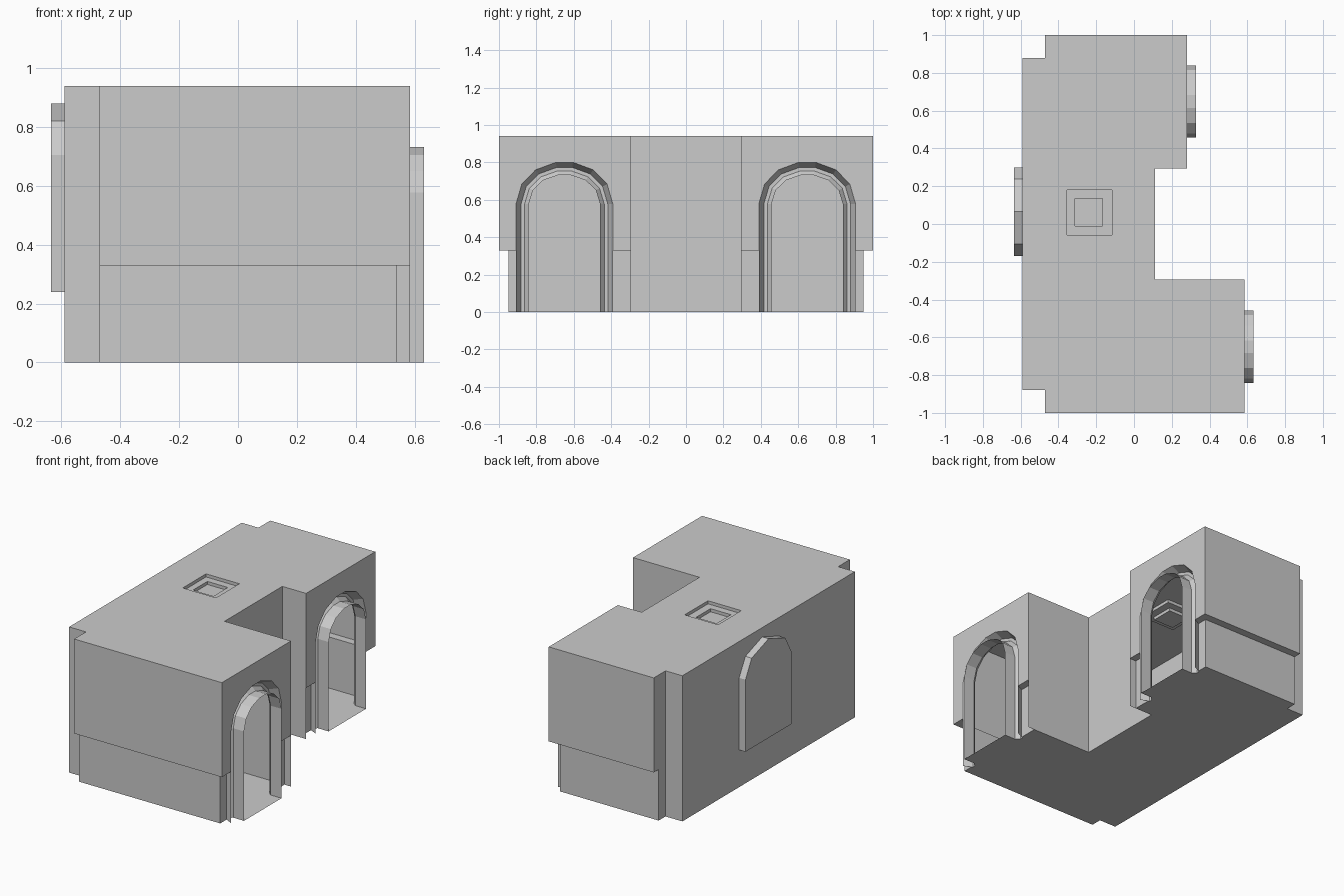
import bpy
import bmesh

cube = bpy.data.objects.get("Cube")
if cube:
    bpy.data.objects.remove(cube, do_unlink=True)

stone = bpy.data.materials.new("plain grey")
stone.use_nodes = True
GREY = (0.6, 0.6, 0.6, 1)
stone.diffuse_color = GREY
stone.node_tree.nodes["Principled BSDF"].inputs["Base Color"].default_value = GREY

HEIGHT, LEDGE = 0.94, 0.33
LEFT, FRONT_X, BACK_X, INNER_X = -0.59, 0.585, 0.28, 0.11
PANEL = 0.047
DOORS = ((FRONT_X, -0.65), (BACK_X, 0.648))
# Moulding section: inset of the arch, distance from the wall plane
SECTION = ((0, 0), (0.027, -0.055), (0.046, -0.055), (0.068, -0.03), (0.068, 0.047))


def finish(bm, name):
    bmesh.ops.remove_doubles(bm, verts=bm.verts, dist=0.0005)
    bmesh.ops.recalc_face_normals(bm, faces=bm.faces)
    mesh = bpy.data.meshes.new(name)
    bm.to_mesh(mesh)
    bm.free()
    mesh.materials.append(stone)
    obj = bpy.data.objects.new(name, mesh)
    bpy.context.collection.objects.link(obj)


def fill(bm, *loops):
    """Flat face bounded by the first loop, with the other loops as holes."""
    edges = []
    for loop in loops:
        vs = [bm.verts.new(p) for p in loop]
        edges += [bm.edges.new((a, b)) for a, b in zip(vs, vs[1:] + vs[:1])]
    if len(loops) == 1:
        bm.faces.new(vs)
    else:
        bmesh.ops.triangle_fill(bm, edges=edges, use_beauty=True)


def bridge(bm, first, second, closed=False):
    """Quads between two matching rows of points."""
    a = [bm.verts.new(p) for p in first]
    b = [bm.verts.new(p) for p in second]
    for i in range(len(a) if closed else len(a) - 1):
        j = (i + 1) % len(a)
        bm.faces.new((a[i], a[j], b[j], b[i]))


def at_height(plan, z):
    return [(x, y, z) for x, y in plan]


def arch(x, y, inset):
    """Door outline from one foot over the top to the other."""
    half = ((0.259, 0), (0.228, 0.107), (0.154, 0.183), (0.046, 0.223))
    w, h = 1 - inset / 0.259, 1 - inset / 0.223
    right = [(x, y + a * w, 0.577 + b * h) for a, b in half]
    left = [(x, y - a * w, 0.577 + b * h) for a, b in half]
    row = left + right[::-1]
    return [(x, row[0][1], 0)] + row + [(x, row[-1][1], 0)]


def square(x, y, half, z):
    return [(x + a * half, y + b * half, z) for a, b in ((-1, -1), (1, -1), (1, 1), (-1, 1))]


def niche_outline(x):
    half = ((0.235, 0.24), (0.235, 0.705), (0.172, 0.82))
    return ([(x, 0.065 - a, z) for a, z in half] + [(x, 0.065, 0.88)]
            + [(x, 0.065 + a, z) for a, z in half[::-1]])


upper_plan = [(LEFT, -0.88), (-0.47, -0.88), (-0.47, -1), (FRONT_X, -1),
              (FRONT_X, -0.295), (INNER_X, -0.295), (INNER_X, 0.295), (BACK_X, 0.295),
              (BACK_X, 1), (-0.47, 1), (-0.47, 0.88), (LEFT, 0.88)]

# Ceiling with a stepped square fixture sunk into it
bm = bmesh.new()
fill(bm, at_height(upper_plan, HEIGHT), square(-0.236, 0.062, 0.119, HEIGHT))
finish(bm, "ceiling")

bm = bmesh.new()
bridge(bm, square(-0.236, 0.062, 0.119, HEIGHT), square(-0.236, 0.062, 0.119, HEIGHT - 0.02), True)
fill(bm, square(-0.236, 0.062, 0.119, HEIGHT - 0.02), square(-0.24, 0.062, 0.073, HEIGHT - 0.02))
bridge(bm, square(-0.24, 0.062, 0.073, HEIGHT - 0.02), square(-0.24, 0.062, 0.073, HEIGHT - 0.04), True)
fill(bm, square(-0.24, 0.062, 0.073, HEIGHT - 0.04))
finish(bm, "ceiling_fixture")

# Plain full-height walls: corner piers and the walls of the outer recess
bm = bmesh.new()
for path in (upper_plan[:2], upper_plan[10:], upper_plan[4:8]):
    bridge(bm, at_height(path, 0), at_height(path, HEIGHT))
for s in (-1, 1):
    path = [(-0.47, s * 0.88), (-0.47, s * 0.95), (-0.47, s)]
    bridge(bm, at_height(path[:2], 0), at_height(path[:2], HEIGHT))
    bridge(bm, at_height(path[1:], LEDGE), at_height(path[1:], HEIGHT))
finish(bm, "plain_walls")

# Side wall with the arched window opening
bm = bmesh.new()
fill(bm, [(LEFT, -0.88, 0), (LEFT, 0.88, 0), (LEFT, 0.88, HEIGHT), (LEFT, -0.88, HEIGHT)],
     niche_outline(LEFT))
finish(bm, "window_wall")

bm = bmesh.new()
bridge(bm, niche_outline(LEFT), niche_outline(LEFT - 0.045), True)
fill(bm, niche_outline(LEFT - 0.045))
finish(bm, "window_niche")

# Each wing: end wall, door wall, set-back lower panels, moulded doorway
floor_doors = []
for name, (x, y) in zip(("front", "back"), DOORS):
    s = -1 if y < 0 else 1
    end, inner, panel_x, panel_y = s, s * 0.295, x - PANEL, s * 0.95

    bm = bmesh.new()
    fill(bm, [(-0.47, end, LEDGE), (x, end, LEDGE), (x, end, HEIGHT), (-0.47, end, HEIGHT)])
    outline = arch(x, y, 0)[1:-1]
    lo, hi = sorted((end, inner))
    fill(bm, [(x, lo, LEDGE), (x, outline[0][1], LEDGE)] + outline
         + [(x, outline[-1][1], LEDGE), (x, hi, LEDGE), (x, hi, HEIGHT), (x, lo, HEIGHT)])
    finish(bm, name + "_upper_walls")

    bm = bmesh.new()
    path = [(-0.47, panel_y), (panel_x, panel_y), (panel_x, y + s * 0.236)]
    bridge(bm, at_height(path, 0), at_height(path, LEDGE))
    path = [(panel_x, y - s * 0.236), (panel_x, inner)]
    bridge(bm, at_height(path, 0), at_height(path, LEDGE))
    fill(bm, at_height([(-0.47, end), (x, end), (x, y + s * 0.259), (panel_x, y + s * 0.236),
                        (panel_x, panel_y), (-0.47, panel_y)], LEDGE))
    fill(bm, at_height([(x, inner), (x, y - s * 0.259), (panel_x, y - s * 0.236),
                        (panel_x, inner)], LEDGE))
    finish(bm, name + "_lower_panels")

    bm = bmesh.new()
    rows = [arch(x + out, y, inset) for inset, out in SECTION]
    for a, b in zip(rows, rows[1:]):
        bridge(bm, a, b)
    finish(bm, name + "_doorway")

    # Threshold outline, kept for the floor
    near = [row[0][:2] for row in rows[1:]]
    far = [row[-1][:2] for row in rows[1:]]
    floor_doors.append([(panel_x, y - 0.236)] + near + far[::-1] + [(panel_x, y + 0.236)])

# Floor follows the panels and runs out through both doorways
front_in, back_in = FRONT_X - PANEL, BACK_X - PANEL
floor_plan = ([(LEFT, -0.88), (-0.47, -0.88), (-0.47, -0.95), (front_in, -0.95)]
              + floor_doors[0] + [(front_in, -0.295)] + upper_plan[5:7] + [(back_in, 0.295)]
              + floor_doors[1]
              + [(back_in, 0.95), (-0.47, 0.95), (-0.47, 0.88), (LEFT, 0.88)])
bm = bmesh.new()
fill(bm, at_height(floor_plan, 0))
finish(bm, "floor")
